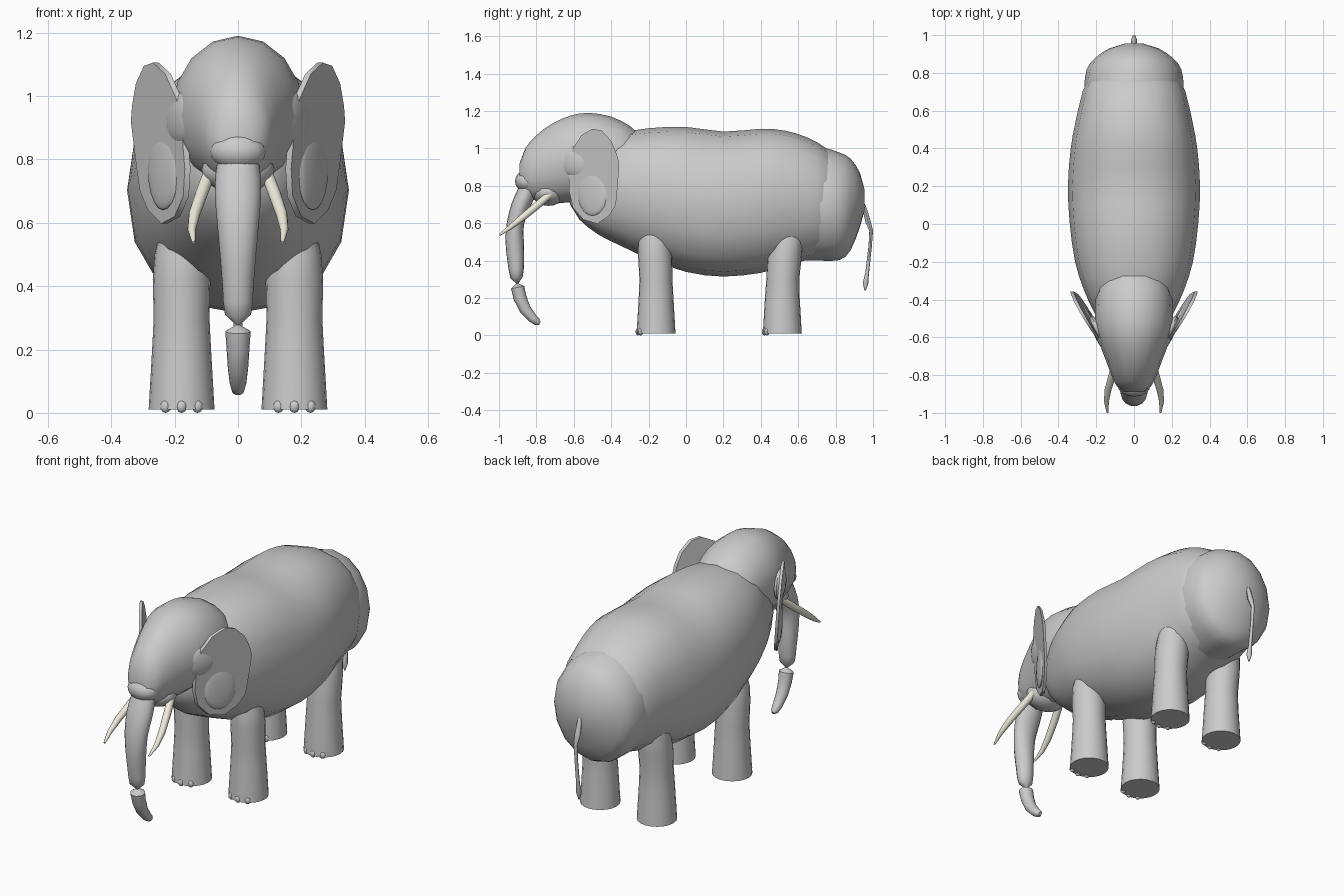
import bpy, bmesh, math
from mathutils import Vector

if "Cube" in bpy.data.objects:
    bpy.data.objects.remove(bpy.data.objects["Cube"])

ivory = bpy.data.materials.new("ivory")
ivory.diffuse_color = (0.85, 0.82, 0.7, 1)
ivory.use_nodes = True
ivory.node_tree.nodes["Principled BSDF"].inputs["Base Color"].default_value = ivory.diffuse_color


def finish(name, bm, mat=None, angle=45):
    bmesh.ops.recalc_face_normals(bm, faces=bm.faces)
    me = bpy.data.meshes.new(name)
    bm.to_mesh(me)
    bm.free()
    ob = bpy.data.objects.new(name, me)
    bpy.context.collection.objects.link(ob)
    if mat:
        me.materials.append(mat)
    bpy.ops.object.select_all(action='DESELECT')
    ob.select_set(True)
    bpy.context.view_layer.objects.active = ob
    bpy.ops.object.shade_smooth_by_angle(angle=math.radians(angle))
    return ob


def refine(rows):
    """Insert smooth midpoints between the rows of a profile."""
    out = [rows[0]]
    for i in range(len(rows) - 1):
        a, b = rows[i], rows[i + 1]
        if 0 < i < len(rows) - 2:
            out.append([(9 * (p + q) - o - r) / 16
                        for o, p, q, r in zip(rows[i - 1], a, b, rows[i + 2])])
        out.append(b)
    return out


def sweep(name, rings, n=16, axis=None, mat=None, power=1):
    """Loft ellipses (x, y, z, half width, half depth) along a path."""
    bm = bmesh.new()
    pts = [Vector(r[:3]) for r in rings]
    loops = []
    for i, r in enumerate(rings):
        t = Vector(axis) if axis else pts[min(i + 1, len(pts) - 1)] - pts[max(i - 1, 0)]
        v = t.normalized().cross(Vector((1, 0, 0))).normalized()
        u = v.cross(t.normalized())
        loop = []
        for k in range(n):
            c, s = (f(2 * math.pi * k / n) for f in (math.cos, math.sin))
            c, s = (math.copysign(abs(w) ** power, w) for w in (c, s))
            loop.append(bm.verts.new(pts[i] + u * r[3] * c + v * r[4] * s))
        loops.append(loop)
    for a, b in zip(loops, loops[1:]):
        for k in range(n):
            bm.faces.new((a[k], a[(k + 1) % n], b[(k + 1) % n], b[k]))
    bm.faces.new(loops[0])
    bm.faces.new(loops[-1])
    return finish(name, bm, mat)


def barrel(name, sections, power=1):
    """Loft along y from (y, top, bottom, half width)."""
    return sweep(name, [(0, y, (t + b) / 2, w, (t - b) / 2) for y, t, b, w in refine(sections)],
                 axis=(0, 1, 0), power=power)


def ball(name, loc, size, yaw=0, seg=16):
    bm = bmesh.new()
    bmesh.ops.create_uvsphere(bm, u_segments=seg, v_segments=seg // 2 + 2, radius=1)
    bmesh.ops.scale(bm, vec=size, verts=bm.verts)
    ob = finish(name, bm)
    ob.location = loc
    ob.rotation_euler.z = yaw
    return ob


# Body and rump
barrel("body", [(-.62, .82, .7, .07), (-.57, .93, .62, .15), (-.47, 1.02, .54, .21),
                (-.35, 1.08, .48, .265), (-.2, 1.108, .41, .312), (0, 1.115, .34, .34),
                (.2, 1.09, .315, .35), (.4, 1.105, .335, .335), (.53, 1.095, .37, .312),
                (.65, 1.058, .405, .285), (.75, 1.0, .44, .25), (.85, .9, .55, .15)], power=.9)
barrel("rump", [(.6, .98, .40, .25), (.72, 1.005, .4, .263), (.82, .978, .403, .25),
                (.88, .945, .455, .205), (.93, .87, .58, .13), (.955, .78, .67, .05)])

# Head, jaw and brow of the trunk
barrel("head", [(-.22, 1.05, .8, .12), (-.3, 1.12, .75, .18), (-.4, 1.17, .72, .203),
                (-.52, 1.19, .71, .207), (-.62, 1.175, .71, .187), (-.72, 1.13, .71, .15),
                (-.8, 1.07, .72, .12), (-.86, 1.0, .75, .09), (-.89, .92, .79, .05)])
ball("jaw", (0, -.735, .765), (.115, .09, .072))
ball("trunk_brow", (0, -.85, .825), (.088, .064, .06))

# Trunk in two segments, pinched at the joint
sweep("upper_trunk", refine([(0, -.83, .83, .06, .045), (0, -.855, .76, .07, .05),
                             (0, -.885, .69, .073, .05), (0, -.912, .6, .066, .046),
                             (0, -.916, .5, .057, .049), (0, -.91, .4, .049, .045),
                             (0, -.906, .31, .041, .033), (0, -.902, .278, .006, .006)]))
sweep("lower_trunk", [(0, -.902, .278, .006, .006), (0, -.9, .257, .04, .036),
                      (0, -.887, .2, .036, .035), (0, -.86, .14, .032, .031),
                      (0, -.82, .092, .026, .025), (0, -.795, .072, .02, .02),
                      (0, -.782, .064, .009, .009)])

# Tail with tuft
sweep("tail", [(0, .94, .72, .008, .008), (0, .957, .67, .014, .012), (0, .973, .61, .017, .014),
               (0, .99, .56, .01, .01), (0, .985, .48, .009, .009), (0, .968, .33, .01, .01),
               (0, .96, .28, .015, .015), (0, .958, .24, .004, .004)], n=8)

# Ear outline as (y, z)
EAR = [(-.5, 1.105), (-.45, 1.095), (-.4, 1.04), (-.37, .97), (-.357, .92), (-.365, .8),
       (-.375, .7), (-.41, .64), (-.475, .597), (-.55, .62), (-.605, .685), (-.625, .77),
       (-.625, .88), (-.61, .99), (-.56, 1.07)]


def ear(side, s):
    bm = bmesh.new()
    layers = [[bm.verts.new((s * (.18 + .59 * (y + .6) + .08 * (z - .85) + d), y, z))
               for y, z in EAR] for d in (-.009, .009)]
    n = len(EAR)
    for k in range(n):
        bm.faces.new((layers[0][k], layers[0][(k + 1) % n], layers[1][(k + 1) % n], layers[1][k]))
    for loop in layers:
        bm.faces.new(loop)
    finish(side + "_ear", bm)
    ball(side + "_inner_ear", (s * .236, -.5, .765), (.016, .092, .125), yaw=-s * .53)
    ball(side + "_ear_root", (s * .18, -.585, .93), (.03, .11, .085), yaw=-s * .45)


# Paired parts
for side, s in (("right", 1), ("left", -1)):
    ear(side, s)
    sweep(side + "_tusk", [(s * x, y, z, r, r) for x, y, z, r in
                           [(.085, -.71, .77, .02), (.115, -.8, .692, .02), (.138, -.88, .626, .018),
                            (.146, -.94, .578, .013), (.14, -.998, .537, .005)]], n=12, mat=ivory)
    for pos, y0, lean, top in (("front", -.16, -.01, .6), ("hind", .515, .025, .64)):
        sweep(f"{side}_{pos}_leg",
              [(s * .178, y0 + lean * k, z, r, r) for z, r, k in
               [(.01, .104, 0), (.08, .1, 0), (.2, .093, 0), (.3, .088, .1),
                (.42, .091, .5), (.5, .085, 1), (top, .06, 1.4)]], n=20, axis=(0, 0, 1))
        for i, a in enumerate((-.55, 0, .55)):
            ball(f"{side}_{pos}_toenail_{i + 1}",
                 (s * .178 + .096 * math.sin(a), y0 - .096 * math.cos(a), .02),
                 (.017, .014, .02), seg=8)
